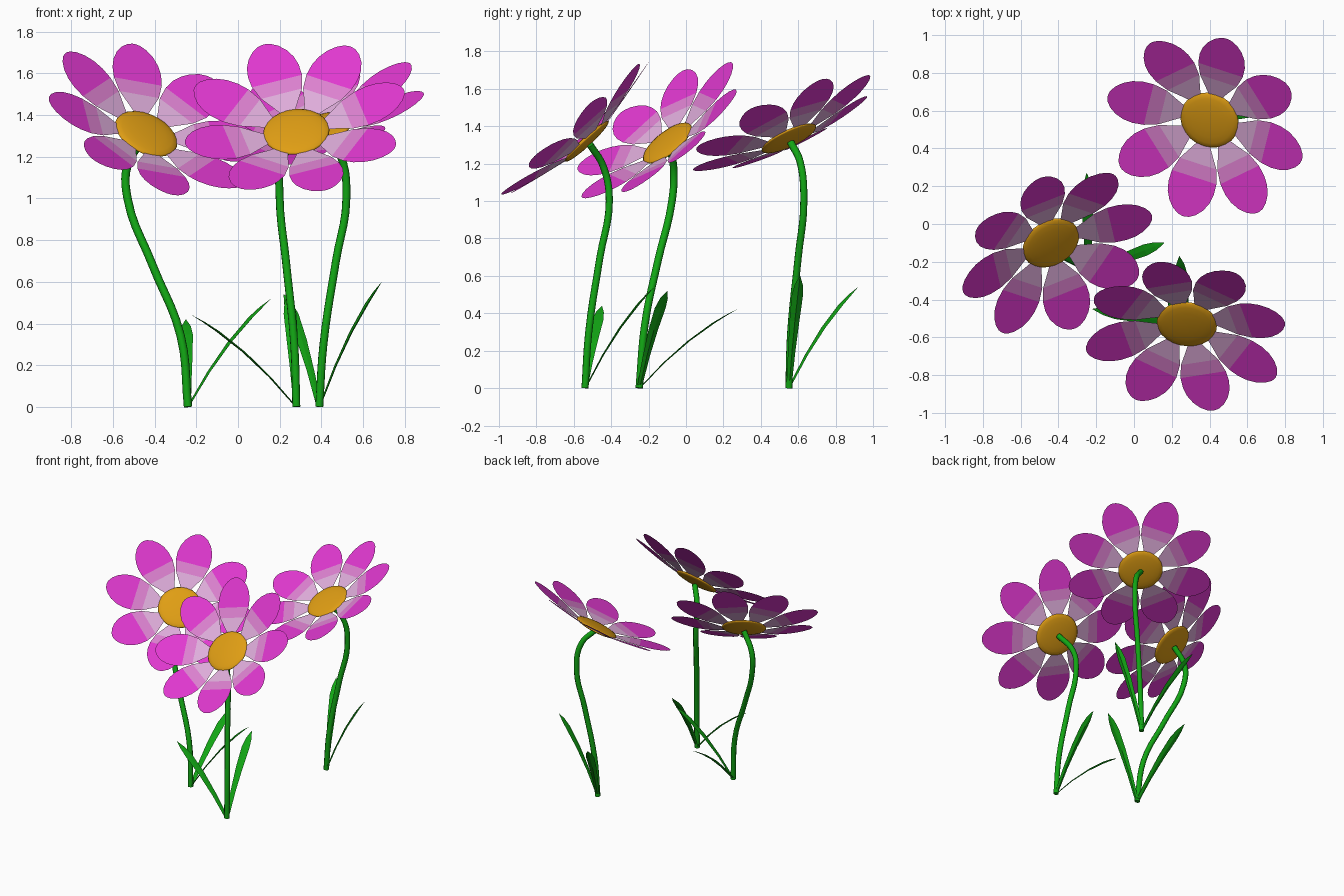
import bpy, bmesh, math
from mathutils import Vector, Matrix

if "Cube" in bpy.data.objects:
    bpy.data.objects.remove(bpy.data.objects["Cube"])


def material(name, rgb):
    m = bpy.data.materials.new(name)
    m.diffuse_color = (*rgb, 1)
    m.use_nodes = True
    m.node_tree.nodes["Principled BSDF"].inputs["Base Color"].default_value = m.diffuse_color
    return m


GREEN = material("leaf green", (0.006, 0.38, 0.007))
YELLOW = material("golden yellow", (0.74, 0.34, 0.007))
MAGENTA = material("magenta", (0.75, 0.04, 0.63))
PINK = material("mid pink", (0.72, 0.22, 0.63))
PALE = material("pale pink", (0.74, 0.42, 0.71))


def finish(name, bm, mats, smooth=False):
    mesh = bpy.data.meshes.new(name)
    bm.to_mesh(mesh)
    bm.free()
    for m in mats:
        mesh.materials.append(m)
    for p in mesh.polygons:
        p.use_smooth = smooth
    ob = bpy.data.objects.new(name, mesh)
    bpy.context.collection.objects.link(ob)
    return ob


# Petal outline: distance from flower centre, half width
PETAL = [(0.14, 0.032), (0.19, 0.062), (0.255, 0.103), (0.33, 0.125), (0.39, 0.127),
         (0.44, 0.117), (0.485, 0.095), (0.52, 0.064), (0.54, 0.032), (0.546, 0.008)]


def petals(name, frame, phase):
    bm = bmesh.new()
    for k in range(8):
        turn = frame @ Matrix.Rotation(phase + k * math.pi / 4, 4, 'Z')
        rows = []
        for r, w in PETAL:
            z = 0.095 * (r - 0.14) / 0.406      # petals rise gently to the tip
            rows.append([bm.verts.new(turn @ Vector((r, s * w, z))) for s in (-1, 1)])
        for i in range(len(rows) - 1):
            a, b = rows[i], rows[i + 1]
            f = bm.faces.new((a[0], b[0], b[1], a[1]))
            r = PETAL[i][0]
            f.material_index = 2 if r < 0.25 else 1 if r < 0.32 else 0
    finish(name, bm, [MAGENTA, PINK, PALE])


def disc(name, frame):
    bm = bmesh.new()
    bmesh.ops.create_uvsphere(bm, u_segments=24, v_segments=10, radius=1)
    bm.transform(frame @ Matrix.Diagonal((0.16, 0.16, 0.022, 1)))
    finish(name, bm, [YELLOW], True)


def stem(name, points):
    cu = bpy.data.curves.new(name + "_path", 'CURVE')
    cu.dimensions = '3D'
    cu.bevel_depth = 0.02
    cu.bevel_resolution = 2
    cu.resolution_u = 5
    cu.use_fill_caps = True
    sp = cu.splines.new('BEZIER')
    sp.bezier_points.add(len(points) - 1)
    for bp, co in zip(sp.bezier_points, points):
        bp.co = co
        bp.handle_left_type = bp.handle_right_type = 'AUTO'
    tmp = bpy.data.objects.new(name + "_path", cu)
    bpy.context.collection.objects.link(tmp)
    bpy.context.view_layer.update()
    mesh = bpy.data.meshes.new_from_object(tmp.evaluated_get(bpy.context.evaluated_depsgraph_get()))
    bpy.data.objects.remove(tmp)
    bm = bmesh.new()
    bm.from_mesh(mesh)
    bpy.data.meshes.remove(mesh)
    for f in bm.faces:
        f.material_index = 0
    finish(name, bm, [GREEN], True)


# Leaf: arching, slightly folded blade from the stem foot to a pointed tip
LEAF = [(0, 0.014), (0.25, 0.02), (0.5, 0.027), (0.75, 0.031), (0.88, 0.022), (1, 0.001)]


def leaf(name, base, tip):
    base, tip = Vector(base), Vector(tip)
    d = tip - base
    side = Vector((-d.y, d.x, 0)).normalized()
    out = Vector((d.x, d.y, 0)).normalized()
    bm = bmesh.new()
    rows = []
    for t, w in LEAF:
        c = base + Vector((d.x * t, d.y * t, d.z * t * (1.4 - 0.4 * t)))
        fold = out * w * 0.4
        rows.append([bm.verts.new(c - side * w), bm.verts.new(c + fold),
                     bm.verts.new(c + side * w), bm.verts.new(c - out * w * 0.1)])
    for a, b in zip(rows, rows[1:]):
        for i in range(4):
            j = (i + 1) % 4
            bm.faces.new((a[i], a[j], b[j], b[i]))
    bm.faces.new(rows[0][::-1])
    bm.faces.new(rows[-1])
    bmesh.ops.recalc_face_normals(bm, faces=bm.faces)
    finish(name, bm, [GREEN])


# Per flower: facing direction, petal phase, stem path, leaf tips
FLOWERS = {
    "left": ((0.36, -0.58, 0.73), 18,
             [(-0.24, -0.25, 0), (-0.275, -0.22, 0.34), (-0.41, -0.15, 0.68), (-0.53, -0.075, 1.0),
              (-0.53, -0.065, 1.16), (-0.44, -0.10, 1.31)],
             [(-0.25, 0.27, 0.42), (0.16, -0.10, 0.52)]),
    "front": ((-0.08, -0.68, 0.73), 14,
              [(0.28, -0.54, 0), (0.27, -0.52, 0.3), (0.23, -0.46, 0.7), (0.20, -0.41, 1.0),
               (0.21, -0.44, 1.18), (0.28, -0.53, 1.32)],
              [(-0.22, -0.45, 0.44), (0.24, -0.17, 0.54)]),
    "back": ((-0.26, -0.41, 0.875), 29,
             [(0.39, 0.55, 0), (0.41, 0.56, 0.3), (0.47, 0.60, 0.7), (0.52, 0.63, 1.0),
              (0.49, 0.61, 1.21), (0.40, 0.55, 1.335)],
             [(0.69, 0.61, 0.60), (0.22, 0.92, 0.54)]),
}

for name, (normal, phase, path, tips) in FLOWERS.items():
    n = Vector(normal).normalized()
    frame = Matrix.Translation(path[-1]) @ Vector((0, 0, 1)).rotation_difference(n).to_matrix().to_4x4()
    petals(name + "_petals", frame, math.radians(phase))
    disc(name + "_flower_centre", frame)
    end = Vector(path[-1]) - n * 0.025
    stem(name + "_stem", path[:-1] + [tuple(end)])
    for i, tip in enumerate(tips):
        leaf(f"{name}_leaf_{i + 1}", path[0], tip)
